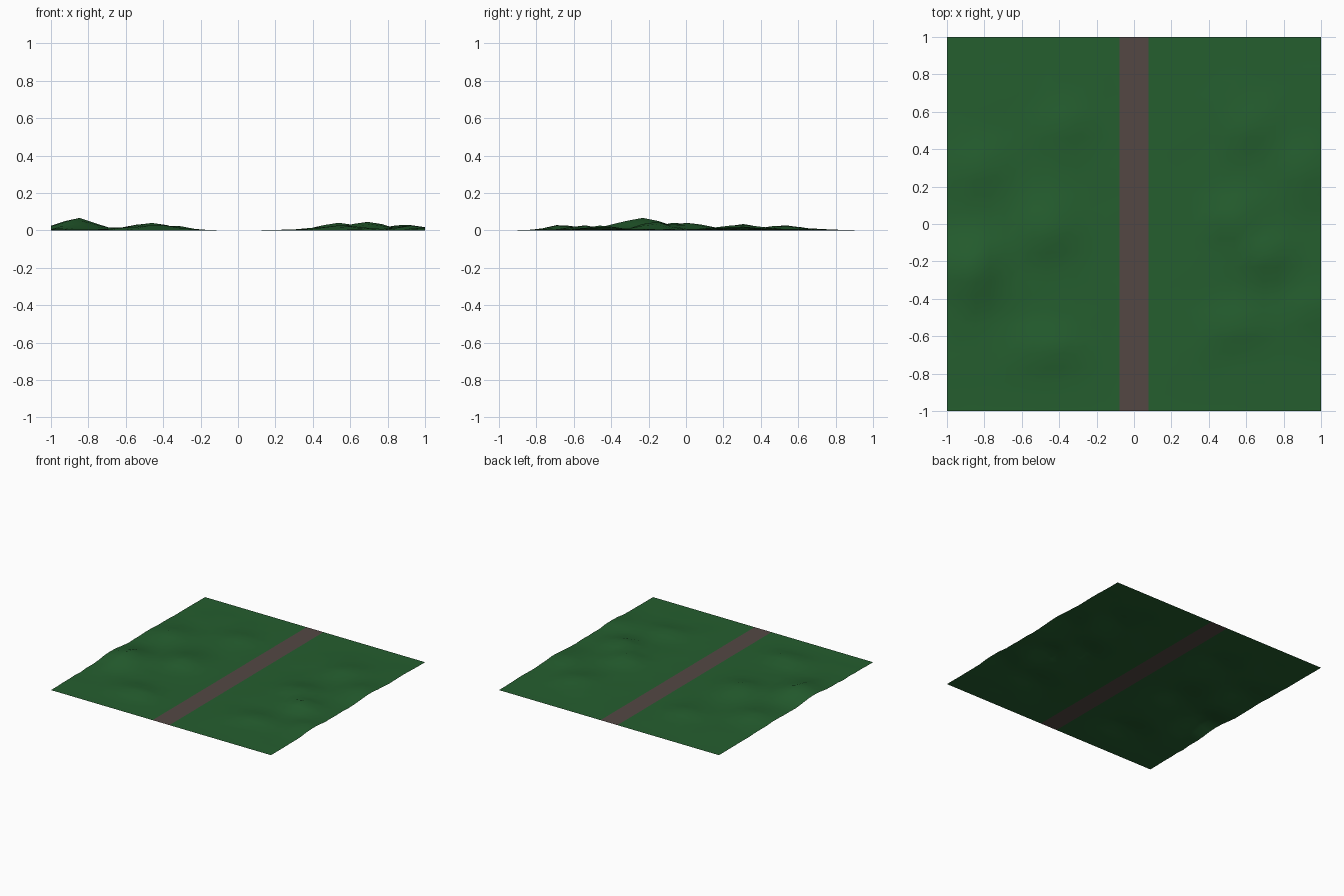
import bpy, bmesh, math, random

if "Cube" in bpy.data.objects:
    bpy.data.objects.remove(bpy.data.objects["Cube"])

random.seed(4)
CELLS = 26          # grid cells per side; the road is the middle two columns


def material(name, rgb):
    m = bpy.data.materials.new(name)
    m.diffuse_color = (*rgb, 1)
    m.use_nodes = True
    m.node_tree.nodes["Principled BSDF"].inputs["Base Color"].default_value = m.diffuse_color
    return m


# Hills: centre x, centre y, height, radius x, radius y
HILLS = [
    (-0.86, -0.24, 0.062, 0.13, 0.17), (-0.48, -0.03, 0.038, 0.14, 0.15),
    (-0.45, -0.67, 0.026, 0.16, 0.10), (-0.82, 0.30, 0.030, 0.13, 0.14),
    (-0.36, 0.53, 0.022, 0.14, 0.12), (0.70, -0.17, 0.044, 0.12, 0.10),
    (0.54, 0.02, 0.038, 0.12, 0.12), (0.54, -0.55, 0.022, 0.15, 0.10),
    (0.90, 0.28, 0.028, 0.12, 0.14), (0.62, 0.53, 0.022, 0.15, 0.13),
    (0.93, -0.45, 0.020, 0.12, 0.12),
]


def height(x, y):
    h = sum(a * math.exp(-((x - cx) / rx) ** 2 - ((y - cy) / ry) ** 2)
            for cx, cy, a, rx, ry in HILLS)
    h += random.uniform(0, 0.006)
    # fade to flat beside the road and at the front and back borders
    fx = min(1, max(0, (abs(x) - 0.12) / 0.2))
    fy = min(1, max(0, (0.9 - abs(y)) / 0.15))
    return h * fx * fy


# Grass ground with the road as a flat strip through the middle
bm = bmesh.new()
bmesh.ops.create_grid(bm, x_segments=CELLS, y_segments=CELLS, size=1)
for v in bm.verts:
    v.co.z = height(v.co.x, v.co.y)
for f in bm.faces:
    f.smooth = True
    f.material_index = int(abs(f.calc_center_median().x) < 0.077)
mesh = bpy.data.meshes.new("ground_with_road")
bm.to_mesh(mesh)
bm.free()
mesh.materials.append(material("grass green", (0.018, 0.112, 0.028)))
mesh.materials.append(material("road brown grey", (0.088, 0.064, 0.057)))
ground = bpy.data.objects.new("ground_with_road", mesh)
bpy.context.collection.objects.link(ground)
